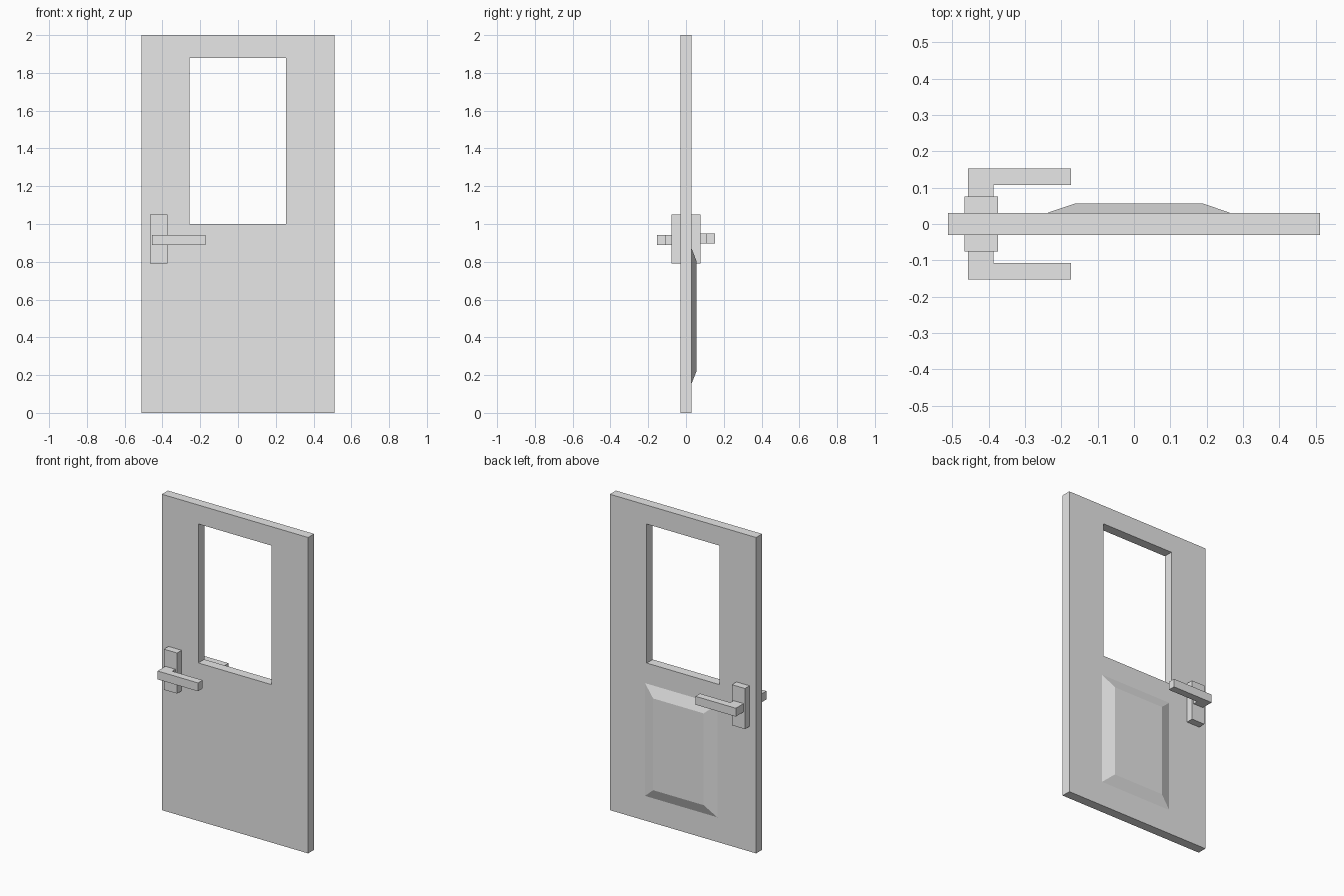
import bpy, bmesh

cube = bpy.data.objects.get("Cube")
if cube:
    bpy.data.objects.remove(cube)

grey = bpy.data.materials.new("plain grey")
grey.use_nodes = True
COLOUR = (0.8, 0.8, 0.8, 1)
grey.diffuse_color = COLOUR
grey.node_tree.nodes["Principled BSDF"].inputs["Base Color"].default_value = COLOUR


def finish(name, bm):
    bmesh.ops.recalc_face_normals(bm, faces=bm.faces)
    mesh = bpy.data.meshes.new(name)
    bm.to_mesh(mesh)
    bm.free()
    mesh.materials.append(grey)
    obj = bpy.data.objects.new(name, mesh)
    bpy.context.collection.objects.link(obj)
    return obj


def rect(x0, x1, z0, z1, y):
    return [(x0, y, z0), (x1, y, z0), (x1, y, z1), (x0, y, z1)]


def bridge(bm, a, b):
    """Join two matching closed loops with quads."""
    for i in range(len(a)):
        j = (i + 1) % len(a)
        bm.faces.new((a[i], a[j], b[j], b[i]))


def loft(name, first, last, cap_first=True):
    """Solid between two matching outlines."""
    bm = bmesh.new()
    a, b = ([bm.verts.new(p) for p in loop] for loop in (first, last))
    bridge(bm, a, b)
    bm.faces.new(b)
    if cap_first:
        bm.faces.new(a)
    return finish(name, bm)


# Door slab with a through window opening
T = 0.03
bm = bmesh.new()
loops = [[bm.verts.new(p) for p in rect(*size, y)]
         for size, y in (((-0.512, 0.512, 0, 2), -T), ((-0.512, 0.512, 0, 2), T),
                         ((-0.257, 0.254, 1, 1.88), T), ((-0.257, 0.254, 1, 1.88), -T))]
for k in range(4):
    bridge(bm, loops[k], loops[(k + 1) % 4])
finish("door_slab", bm)

# Raised bevelled panel on the back
loft("back_panel", rect(-0.24, 0.266, 0.156, 0.87, T),
     rect(-0.163, 0.191, 0.222, 0.803, 0.056), cap_first=False)

# Lock plate and L-shaped lever on each side
PLATE = 0.0755
LEVER = [(-0.456, PLATE), (-0.386, PLATE), (-0.386, 0.107),
         (-0.173, 0.107), (-0.173, 0.153), (-0.456, 0.153)]
for side, s, z in (("front", -1, 0.89), ("back", 1, 0.898)):
    loft(side + "_lock_plate", rect(-0.466, -0.374, 0.792, 1.049, s * T),
         rect(-0.466, -0.374, 0.792, 1.049, s * PLATE))
    loft(side + "_lever", [(x, s * y, z) for x, y in LEVER],
         [(x, s * y, z + 0.053) for x, y in LEVER])
